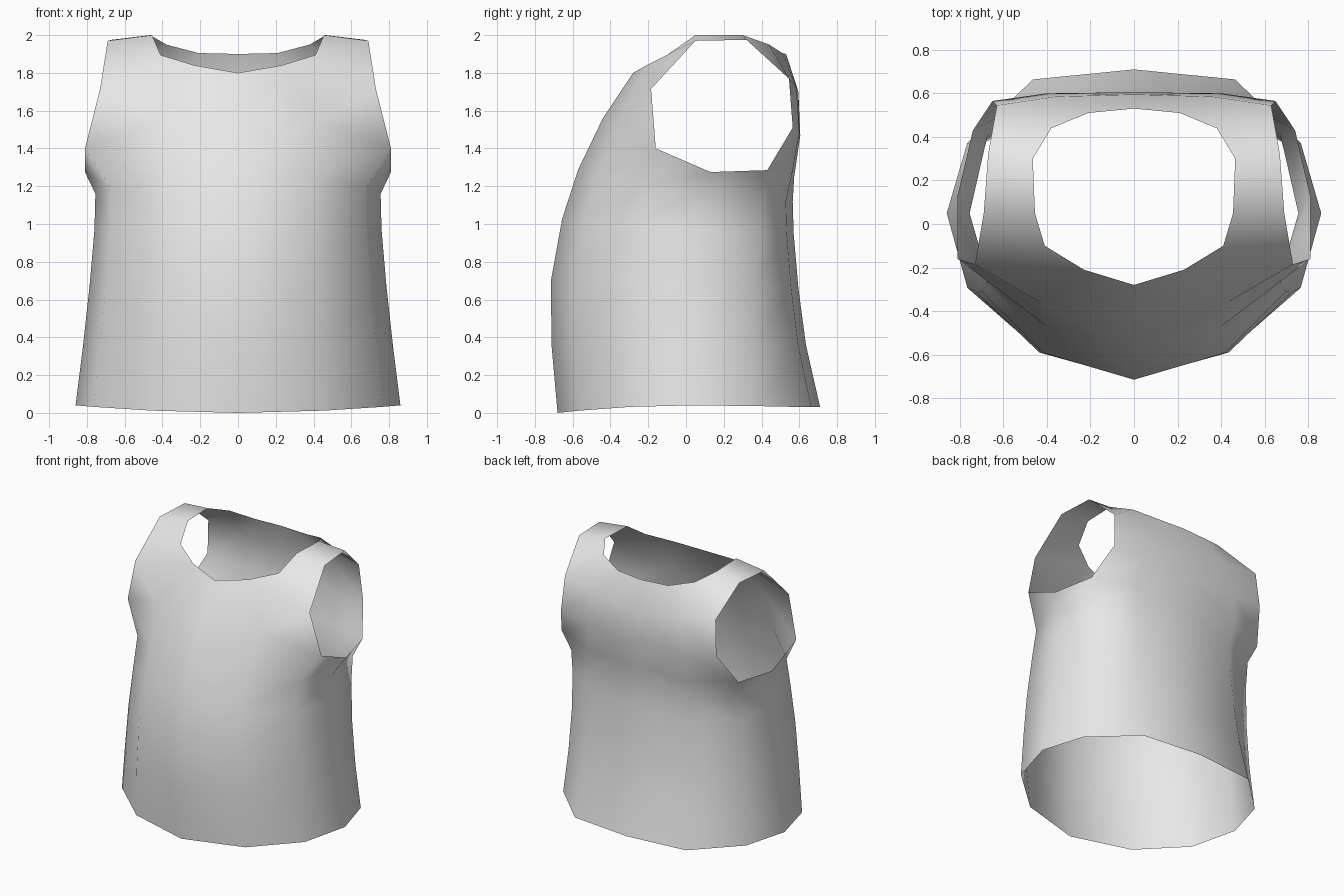
import bpy
import bmesh

if "Cube" in bpy.data.objects:
    bpy.data.objects.remove(bpy.data.objects["Cube"])

# One flat cloth colour
cloth = bpy.data.materials.new("light_grey_cloth")
cloth.diffuse_color = (0.8, 0.8, 0.8, 1)
cloth.use_nodes = True
cloth.node_tree.nodes["Principled BSDF"].inputs["Base Color"].default_value = cloth.diffuse_color

bm = bmesh.new()
V = lambda x, y, z: bm.verts.new((x, y, z))

# Torso rings: half width, front y, back y, front z, side z, back z, back corner fullness
rings = [(.86, -.68, .71, .00, .04, .03, .49),
         (.82, -.712, .635, .36, .36, .36, .53),
         (.785, -.715, .595, .70, .68, .66, .58),
         (.76, -.655, .57, 1.03, .97, .95, .65),
         (.755, -.57, .565, 1.29, 1.16, 1.12, .70)]
MID = .05
cols = [[] for _ in range(7)]       # half of a 12-sided tube, front centre to back centre
for w, yf, yb, zf, zs, zb, full in rings:
    f, b = yf - MID, yb - MID
    shape = [(0, f, zf), (.53 * w, .84 * f, zf * .7 + zs * .3), (.89 * w, .47 * f, zf * .2 + zs * .8),
             (w, 0, zs), (.89 * w, full * b, zs * .6 + zb * .4), (.54 * w, .93 * b, zb), (0, b, zb)]
    for col, (x, y, z) in zip(cols, shape):
        col.append(V(x, MID + y, z))

# Chest, armhole and back points that continue each column upwards
upper = [[(0, -.44, 1.56), (0, -.28, 1.80)],
         [(.43, -.36, 1.54), (.23, -.21, 1.84)],
         [(.81, -.16, 1.40), (.73, -.185, 1.715)],
         [(.81, .13, 1.275)],
         [(.74, .43, 1.285), (.65, .565, 1.51), (.63, .545, 1.77)],
         [(.42, .56, 1.26), (.40, .60, 1.48), (.36, .585, 1.72), (.21, .51, 1.905)],
         [(0, .573, 1.25), (0, .605, 1.47), (0, .595, 1.70), (0, .53, 1.90)]]
for col, pts in zip(cols, upper):
    col += [V(*p) for p in pts]

# Skin neighbouring columns as far as both reach; the gap left is the armhole
for a, b in zip(cols, cols[1:]):
    for i in range(min(len(a), len(b)) - 1):
        bm.faces.new((a[i], b[i], b[i + 1], a[i + 1]))

# Shoulder strap: neck edge and arm edge from front to back
neck = [V(.41, -.10, 1.895), V(.455, .05, 2.0), V(.465, .30, 2.0), V(.38, .44, 1.95)]
arm = [cols[2][-1], V(.69, .05, 1.97), V(.67, .32, 1.975), cols[4][-1]]
for i in range(3):
    bm.faces.new((neck[i], arm[i], arm[i + 1], neck[i + 1]))
bm.faces.new((cols[1][-1], arm[0], neck[0]))                       # front neck corner
bm.faces.new((cols[5][-2], cols[5][-1], neck[3], arm[3]))          # back neck corner

# Mirror the half and weld the centre line
dup = bmesh.ops.duplicate(bm, geom=bm.verts[:] + bm.edges[:] + bm.faces[:])["geom"]
for v in dup:
    if isinstance(v, bmesh.types.BMVert):
        v.co.x *= -1
bmesh.ops.reverse_faces(bm, faces=[f for f in dup if isinstance(f, bmesh.types.BMFace)])
bmesh.ops.remove_doubles(bm, verts=bm.verts[:], dist=.0005)
for f in bm.faces:
    f.smooth = True

mesh = bpy.data.meshes.new("sleeveless_top")
bm.to_mesh(mesh)
bm.free()
mesh.materials.append(cloth)
top = bpy.data.objects.new("sleeveless_top", mesh)
bpy.context.collection.objects.link(top)
